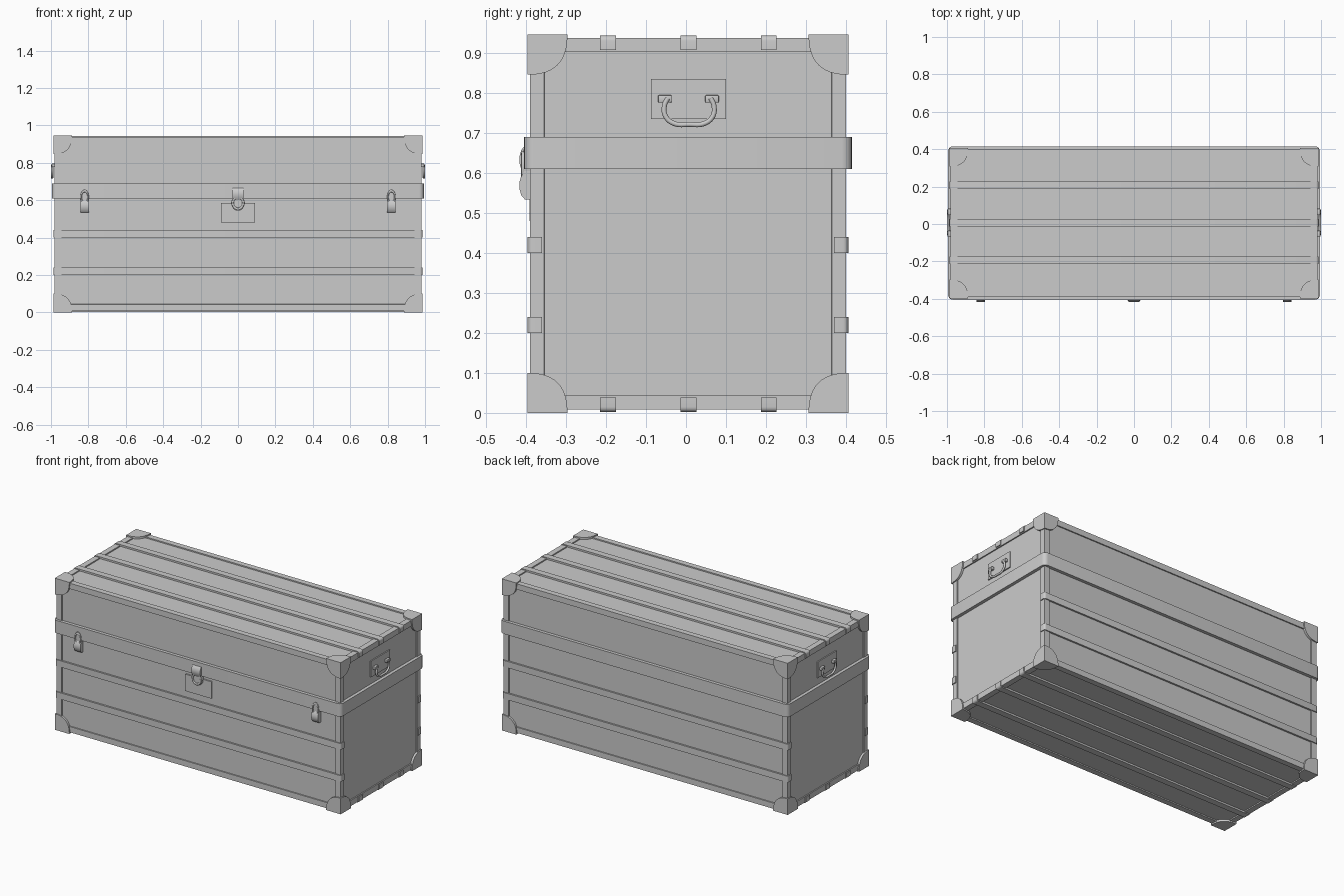
import bpy, bmesh, math
from mathutils import Vector

if "Cube" in bpy.data.objects:
    bpy.data.objects.remove(bpy.data.objects["Cube"])

C = Vector((0, 0.005, 0.473))      # trunk centre
H = Vector((0.98, 0.395, 0.465))   # trunk half size


def finish(bm, name, angle=40):
    bmesh.ops.recalc_face_normals(bm, faces=bm.faces[:])
    me = bpy.data.meshes.new(name)
    bm.to_mesh(me)
    bm.free()
    ob = bpy.data.objects.new(name, me)
    bpy.context.collection.objects.link(ob)
    bpy.ops.object.select_all(action='DESELECT')
    ob.select_set(True)
    bpy.context.view_layer.objects.active = ob
    bpy.ops.object.shade_smooth_by_angle(angle=math.radians(angle))
    return ob


def box(name, lo, hi, bevel=0.0):
    lo, hi = Vector(lo), Vector(hi)
    bm = bmesh.new()
    bmesh.ops.create_cube(bm, size=1)
    for v in bm.verts:
        v.co = (lo + hi) / 2 + v.co * (hi - lo)
    if bevel:
        bmesh.ops.bevel(bm, geom=bm.edges[:], offset=bevel, segments=2, affect='EDGES', profile=0.5)
    return finish(bm, name)


def add_prism(bm, pts, a, b, place):
    lo = [bm.verts.new(place(u, v, a)) for u, v in pts]
    hi = [bm.verts.new(place(u, v, b)) for u, v in pts]
    bm.faces.new(lo)
    bm.faces.new(hi)
    n = len(pts)
    for i in range(n):
        j = (i + 1) % n
        bm.faces.new((lo[i], lo[j], hi[j], hi[i]))


def arc(cx, cy, r, a0, a1, n=5):
    return [(cx + r * math.cos(math.radians(a0 + (a1 - a0) * i / n)),
             cy + r * math.sin(math.radians(a0 + (a1 - a0) * i / n))) for i in range(n + 1)]


def strap(name, outer, inner, w0, w1, place, closed):
    """Flat band following an outer and an inner line."""
    bm = bmesh.new()
    rows = [[bm.verts.new(place(u, v, w)) for u, v in line]
            for line, w in ((outer, w0), (outer, w1), (inner, w1), (inner, w0))]
    n = len(outer)
    for i in range(n if closed else n - 1):
        j = (i + 1) % n
        for k in range(4):
            a, b = rows[k], rows[(k + 1) % 4]
            bm.faces.new((a[i], a[j], b[j], b[i]))
    if not closed:
        bm.faces.new([r[0] for r in rows])
        bm.faces.new([r[-1] for r in rows])
    return finish(bm, name)


# Trunk body: box with a raised frame around every face
bm = bmesh.new()
bmesh.ops.create_cube(bm, size=2)
for v in bm.verts:
    v.co = C + v.co * H
faces = bm.faces[:]
bmesh.ops.inset_individual(bm, faces=faces, thickness=0.05)
bmesh.ops.inset_individual(bm, faces=faces, thickness=0.0005, depth=-0.007)
finish(bm, "trunk_body", 20)


# Slats: shallow U straps hooked over the ends
def slat(name, depth, w, place):
    x, r, t = H.x + 0.006, 0.013, 0.011
    d = depth + 0.006
    lines = []
    for rad, e in ((r, 0), (r - t, t)):
        lines.append([(x - e, d - 0.036)] + arc(x - r, d - r, rad, 0, 90)
                     + arc(r - x, d - r, rad, 90, 180) + [(e - x, d - 0.036)])
    strap(name, lines[0], lines[1], w - 0.02, w + 0.02, place, False)


for s, side in ((-1, "front"), (1, "back")):
    for i, z in enumerate((0.22, 0.42)):
        slat(f"{side}_slat_{i}", H.y, z, lambda u, v, w: (u, C.y + s * v, w))
for s, side in ((-1, "bottom"), (1, "top")):
    for i, y in enumerate((-0.195, 0.006, 0.207)):
        slat(f"{side}_slat_{i}", H.z, y, lambda u, v, w: (u, w, C.z + s * v))

# Belt around the trunk at the lid seam
bx, by, r, t = 0.994, 0.41, 0.026, 0.02
belt = [sum((arc(sx * (bx - r), sy * (by - r), rad, a, a + 90)
             for sx, sy, a in ((1, 1, 0), (-1, 1, 90), (-1, -1, 180), (1, -1, 270))), [])
        for rad in (r, r - t)]
strap("belt", belt[0], belt[1], 0.61, 0.69, lambda u, v, w: (u, C.y + v, w), True)

# Corner guards: three rounded plates meeting at each corner
guard = [(0, 0)] + [(0.1 * math.cos(a) ** 0.8, 0.1 * max(0, math.sin(a)) ** 0.8)
                    for a in (math.pi / 2 * i / 12 * 0.9999 for i in range(13))]
E = H + Vector((0.007, 0.007, 0.008))
for sx in (-1, 1):
    for sy in (-1, 1):
        for sz in (-1, 1):
            bm = bmesh.new()
            for axis in range(3):
                def place(u, v, w):
                    p = [0, 0, 0]
                    p[axis], p[(axis + 1) % 3], p[(axis + 2) % 3] = w, u, v
                    return C + Vector(q * (e - k) for q, e, k in zip((sx, sy, sz), E, p))
                add_prism(bm, guard, 0, 0.013, place)
            finish(bm, "corner_guard")


# End handles: plate, two mounts and a hanging bail
def bail(name, s):
    cu = bpy.data.curves.new(name, 'CURVE')
    cu.dimensions = '3D'
    cu.bevel_depth = 0.0065
    cu.bevel_resolution = 3
    cu.use_fill_caps = True
    cu.resolution_u = 6
    half = [(0.054, 0.787), (0.062, 0.768), (0.059, 0.742), (0.038, 0.724)]
    pts = [(-y, z) for y, z in half] + [(0, 0.7215)] + half[::-1]
    sp = cu.splines.new('BEZIER')
    sp.bezier_points.add(len(pts) - 1)
    for p, (y, z) in zip(sp.bezier_points, pts):
        p.co = (s * 0.9935, C.y + 0.003 + y, z)
        p.handle_left_type = p.handle_right_type = 'AUTO'
    ob = bpy.data.objects.new(name, cu)
    bpy.context.collection.objects.link(ob)


for s, side in ((-1, "left"), (1, "right")):
    def end_box(name, x0, x1, y0, y1, z0, z1, bevel):
        a, b = sorted((s * x0, s * x1))
        box(f"{side}_{name}", (a, y0, z0), (b, y1, z1), bevel)
    end_box("handle_plate", 0.970, 0.980, -0.088, 0.1, 0.735, 0.835, 0)
    for y in (-0.053, 0.065):
        end_box("handle_mount", 0.978, 0.996, y - 0.017, y + 0.017, 0.776, 0.795, 0.003)
    bail(f"{side}_handle_bail", s)

# Lock plate
box("lock_plate", (-0.09, -0.392, 0.48), (0.09, -0.38, 0.585))


# Latches: curved lever, oval base and oval loop
def latch(name, x, z, flip, hw, ow):
    prof = [(-0.388, -0.036), (-0.403, -0.036), (-0.412, -0.026), (-0.417, -0.008), (-0.417, 0.006),
            (-0.413, 0.02), (-0.406, 0.034), (-0.40, 0.042), (-0.388, 0.042)]
    bm = bmesh.new()
    add_prism(bm, prof, x - hw, x + hw, lambda u, v, w: (w, u, z + flip * v))
    finish(bm, name + "_lever")
    oz = z + flip * 0.047
    oval = [(ow * a, 0.042 * b) for a, b in arc(0, 0, 1, 0, 345, 23)]
    bm = bmesh.new()
    add_prism(bm, oval, -0.388, -0.407, lambda u, v, w: (x + u, w, oz + v))
    finish(bm, name + "_base")
    bpy.ops.mesh.primitive_torus_add(major_segments=24, minor_segments=8, major_radius=0.8,
                                     minor_radius=0.17, location=(x, -0.408, oz),
                                     rotation=(math.pi / 2, 0, 0))
    ob = bpy.context.object
    ob.name = name + "_loop"
    ob.scale = (ow, 0.04, 0.025)
    bpy.ops.object.shade_smooth()


latch("left_latch", -0.82, 0.57, 1, 0.023, 0.024)
latch("right_latch", 0.82, 0.57, 1, 0.023, 0.024)
latch("centre_latch", 0, 0.632, -1, 0.03, 0.035)
